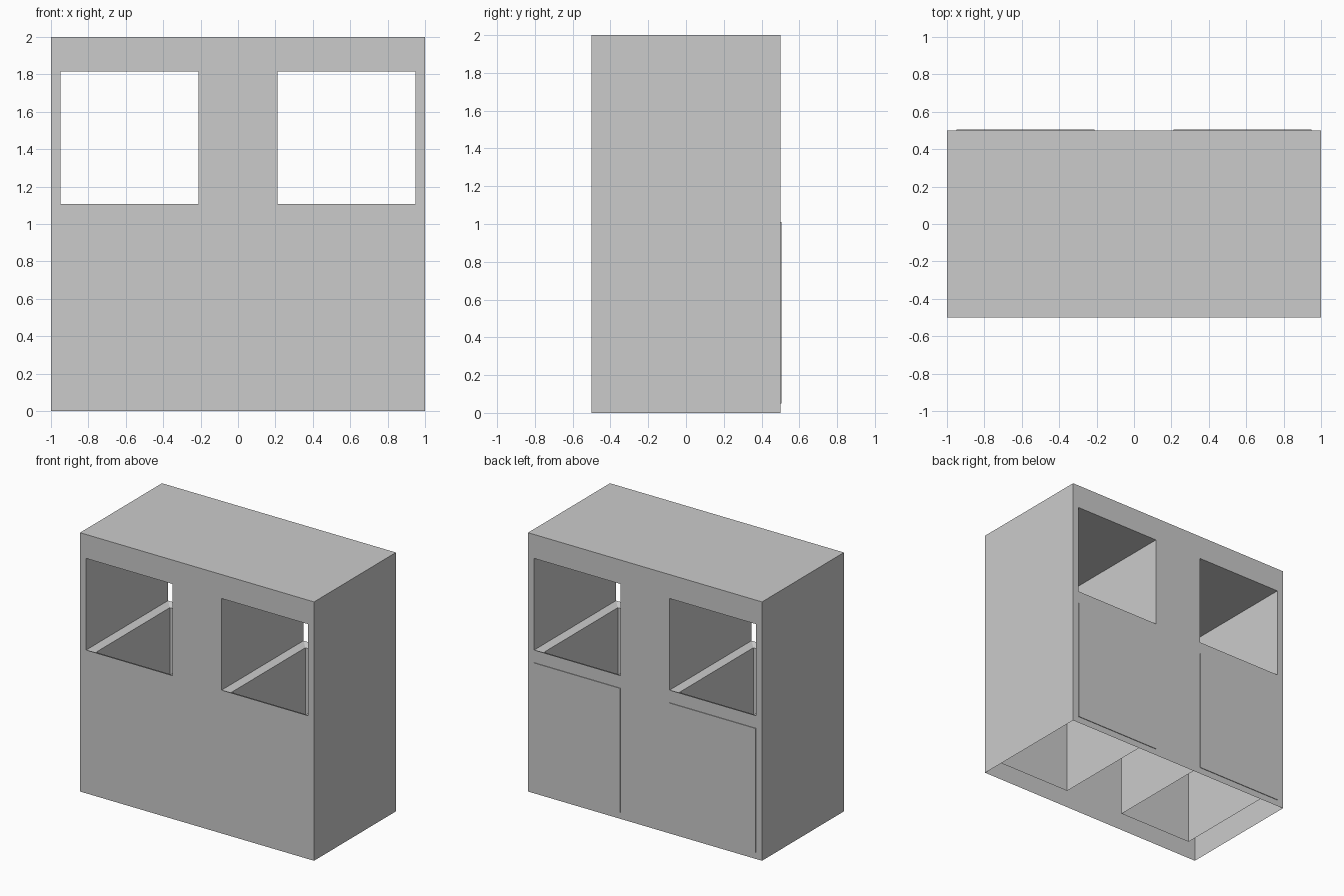
import bpy, bmesh

if "Cube" in bpy.data.objects:
    bpy.data.objects.remove(bpy.data.objects["Cube"])

W, D, H = 1.0, 0.5, 2.0            # half width, half depth, height
CX, HW = 0.579, 0.369              # window centre and half width
Z0, Z1 = 1.107, 1.815              # window bottom and top


def make_object(name, faces):
    """Build an object from a list of faces given as point lists."""
    bm = bmesh.new()
    for pts in faces:
        bm.faces.new([bm.verts.new(p) for p in pts])
    bmesh.ops.remove_doubles(bm, verts=bm.verts, dist=1e-5)
    me = bpy.data.meshes.new(name)
    bm.to_mesh(me)
    bm.free()
    ob = bpy.data.objects.new(name, me)
    bpy.context.collection.objects.link(ob)
    return ob


def ring(cx, hx, hy, z):
    return [(cx - hx, -hy, z), (cx + hx, -hy, z), (cx + hx, hy, z), (cx - hx, hy, z)]


def bridge(a, b):
    """Inward facing quads between an upper ring a and a lower ring b."""
    return [[a[i], a[(i + 1) % 4], b[(i + 1) % 4], b[i]] for i in range(4)]


# outer shell: top and sides, open underneath
shell = [
    [(-W, -D, H), (W, -D, H), (W, D, H), (-W, D, H)],
    [(W, -D, 0), (W, D, 0), (W, D, H), (W, -D, H)],
    [(-W, D, 0), (-W, -D, 0), (-W, -D, H), (-W, D, H)],
]
# front and back walls with two window openings
xs = [-W, -CX - HW, -CX + HW, CX - HW, CX + HW, W]
zs = [0, Z0, Z1, H]
for i in range(5):
    for k in range(3):
        if k == 1 and i in (1, 3):
            continue
        a, b, c, d = xs[i], xs[i + 1], zs[k], zs[k + 1]
        shell.append([(a, -D, c), (b, -D, c), (b, -D, d), (a, -D, d)])
        shell.append([(b, D, c), (a, D, c), (a, D, d), (b, D, d)])
make_object("outer_shell", shell)

for side, s in (("left", -1), ("right", 1)):
    cx = s * CX
    a, b = cx - HW, cx + HW
    # window tunnel walls and ceiling, running front to back
    make_object(side + "_window_tunnel", [
        [(a, -D, Z0), (a, D, Z0), (a, D, Z1), (a, -D, Z1)],
        [(b, D, Z0), (b, -D, Z0), (b, -D, Z1), (b, D, Z1)],
        [(a, -D, Z1), (a, D, Z1), (b, D, Z1), (b, -D, Z1)],
    ])
    # sloping floor rim and the open shaft below it
    rim = ring(cx, HW, D, Z0)
    mouth = ring(cx, HW - 0.05, D - 0.05, 1.085)
    foot = ring(cx, HW - 0.05, D - 0.05, 0.10)
    make_object(side + "_shaft",
                [[q for q in reversed(f)] for f in bridge(rim, mouth) + bridge(mouth, foot)])
    # thin raised panel on the back
    bpy.ops.mesh.primitive_cube_add(size=1, location=(cx, D + 0.0025, 0.53))
    panel = bpy.context.object
    panel.name = side + "_back_panel"
    panel.scale = (2 * HW, 0.005, 0.96)
